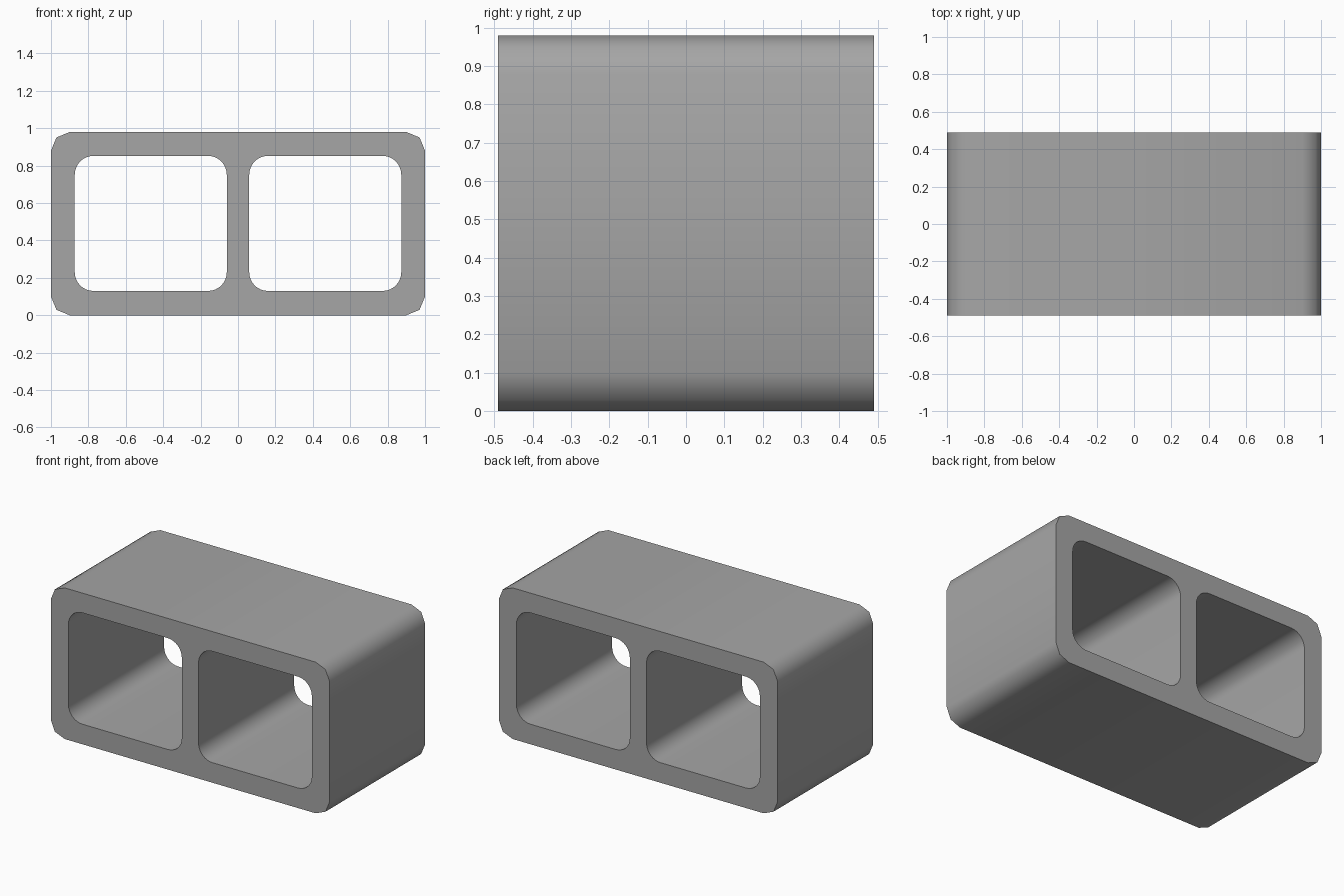
import bpy
import bmesh
from math import cos, sin, pi, radians

if "Cube" in bpy.data.objects:
    bpy.data.objects.remove(bpy.data.objects["Cube"], do_unlink=True)

HALF_DEPTH = 0.49
HEIGHT = 0.98


def rounded_rectangle(bm, x0, x1, z0, z1, radius, segments):
    """Closed edge loop of a rounded rectangle on the front plane."""
    corners = [(x1 - radius, z1 - radius), (x0 + radius, z1 - radius),
               (x0 + radius, z0 + radius), (x1 - radius, z0 + radius)]
    verts = []
    for quarter, (cx, cz) in enumerate(corners):
        for step in range(segments + 1):
            a = (quarter + step / segments) * pi / 2
            verts.append(bm.verts.new((cx + radius * cos(a), -HALF_DEPTH, cz + radius * sin(a))))
    return [bm.edges.new((v, verts[i - 1])) for i, v in enumerate(verts)]


# Plain concrete colour
concrete = bpy.data.materials.new("concrete grey")
concrete.use_nodes = True
grey = (0.38, 0.38, 0.38, 1)
concrete.diffuse_color = grey
concrete.node_tree.nodes["Principled BSDF"].inputs["Base Color"].default_value = grey

# Outline with two hollow cores, filled and extruded front to back
bm = bmesh.new()
edges = rounded_rectangle(bm, -1, 1, 0, HEIGHT, 0.1, 2)
for x0, x1 in ((-0.873, -0.06), (0.06, 0.873)):
    edges += rounded_rectangle(bm, x0, x1, 0.13, 0.852, 0.1, 8)
bmesh.ops.triangle_fill(bm, edges=edges, use_beauty=True)
result = bmesh.ops.extrude_face_region(bm, geom=bm.faces[:], use_keep_orig=True)
back = [g for g in result["geom"] if isinstance(g, bmesh.types.BMVert)]
bmesh.ops.translate(bm, verts=back, vec=(0, 2 * HALF_DEPTH, 0))
bmesh.ops.recalc_face_normals(bm, faces=bm.faces[:])

mesh = bpy.data.meshes.new("hollow_block")
bm.to_mesh(mesh)
bm.free()
mesh.materials.append(concrete)
block = bpy.data.objects.new("hollow_block", mesh)
bpy.context.collection.objects.link(block)

# Smooth corners, crisp rims
bpy.ops.object.select_all(action="DESELECT")
block.select_set(True)
bpy.context.view_layer.objects.active = block
bpy.ops.object.shade_smooth_by_angle(angle=radians(50))
